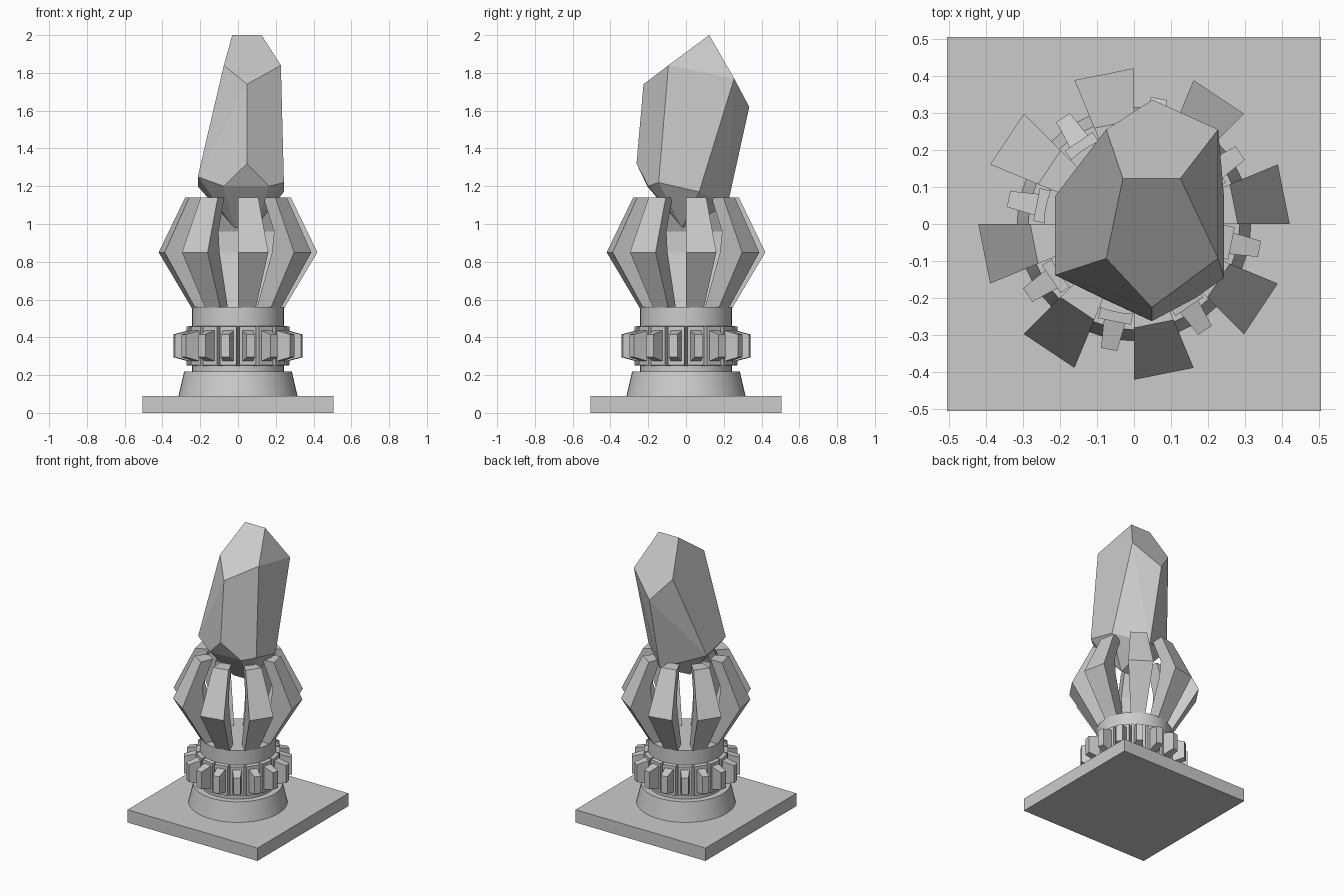
import bpy, bmesh
from math import sin, cos, pi
from mathutils import Vector

if "Cube" in bpy.data.objects:
    bpy.data.objects.remove(bpy.data.objects["Cube"])


def finish(bm, name):
    bmesh.ops.recalc_face_normals(bm, faces=bm.faces)
    me = bpy.data.meshes.new(name)
    bm.to_mesh(me)
    bm.free()
    ob = bpy.data.objects.new(name, me)
    bpy.context.collection.objects.link(ob)
    return ob


def lathe(name, profile, n=48):
    bm = bmesh.new()
    rings = [[bm.verts.new((r * cos(2 * pi * i / n), r * sin(2 * pi * i / n), z))
              for i in range(n)] for r, z in profile]
    for a, b in zip(rings, rings[1:]):
        for i in range(n):
            j = (i + 1) % n
            bm.faces.new((a[i], a[j], b[j], b[i]))
    bm.faces.new(rings[0])
    bm.faces.new(rings[-1])
    ob = finish(bm, name)
    bpy.ops.object.select_all(action='DESELECT')
    bpy.context.view_layer.objects.active = ob
    ob.select_set(True)
    bpy.ops.object.shade_smooth_by_angle(angle=0.5)
    return ob


def frustum(bm, ang, r0, w0, h0, r1, w1, h1, zc):
    """Block along a radius, tapering from (r0, w0, h0) to (r1, w1, h1)."""
    out = Vector((cos(ang), sin(ang), 0))
    side = Vector((-sin(ang), cos(ang), 0))
    ends = []
    for r, w, h in ((r0, w0, h0), (r1, w1, h1)):
        ends.append([bm.verts.new(out * r + side * sx * w / 2 + Vector((0, 0, zc + sz * h / 2)))
                     for sx, sz in ((-1, -1), (1, -1), (1, 1), (-1, 1))])
    a, b = ends
    bm.faces.new(a)
    bm.faces.new(b)
    for i in range(4):
        j = (i + 1) % 4
        bm.faces.new((a[i], a[j], b[j], b[i]))


# Square base plate
bm = bmesh.new()
bmesh.ops.create_cube(bm, size=1)
bmesh.ops.scale(bm, vec=(1.01, 1.01, 0.09), verts=bm.verts)
bmesh.ops.translate(bm, vec=(0, 0, 0.045), verts=bm.verts)
finish(bm, "base_plate")

# Round pedestal with conical foot and column
lathe("pedestal", [(0.315, 0.09), (0.285, 0.22), (0.243, 0.22), (0.243, 0.56)])

# Toothed collar: a stepped plate and a tapered tooth, 16 times
bm = bmesh.new()
for k in range(16):
    a = (k + 0.5) * pi / 8
    frustum(bm, a, 0.22, 0.088, 0.215, 0.268, 0.09, 0.205, 0.355)
    frustum(bm, a, 0.26, 0.06, 0.165, 0.345, 0.044, 0.12, 0.355)
finish(bm, "toothed_collar")

# Eight bent claws, each one segment of a 16-sided shell
claw = [(0.245, 0.555), (0.42, 0.85), (0.28, 1.14),
        (0.19, 1.14), (0.27, 0.96), (0.255, 0.85), (0.14, 0.555)]
bm = bmesh.new()
for k in range(8):
    sides = [[bm.verts.new((r * cos(a), r * sin(a), z)) for r, z in claw]
             for a in (k * pi / 4, k * pi / 4 + pi / 8)]
    s, t = sides
    bm.faces.new(s)
    bm.faces.new(t)
    for i in range(len(claw)):
        j = (i + 1) % len(claw)
        bm.faces.new((s[i], s[j], t[j], t[i]))
finish(bm, "claws")

# Leaning faceted crystal: hull of its corner points
corners = [(-0.03, 0.123, 2.0), (0.125, 0.123, 2.0),
           (0.227, -0.093, 1.84), (0.048, -0.225, 1.74), (-0.075, -0.093, 1.84),
           (-0.075, 0.255, 1.77), (0.227, 0.255, 1.77), (0.05, 0.335, 1.62),
           (0.048, -0.262, 1.32), (0.243, -0.145, 1.22), (0.243, 0.07, 1.17),
           (0.05, 0.22, 1.1), (-0.213, 0.075, 1.2), (-0.213, -0.138, 1.25),
           (-0.075, -0.205, 1.2), (0.165, -0.2, 1.2),
           (-0.02, -0.02, 0.98), (0.09, -0.02, 0.98)]
bm = bmesh.new()
for c in corners:
    bm.verts.new(c)
res = bmesh.ops.convex_hull(bm, input=bm.verts)
loose = [v for v in bm.verts if not v.link_faces]
bmesh.ops.delete(bm, geom=loose, context='VERTS')
bmesh.ops.dissolve_limit(bm, angle_limit=0.12, verts=bm.verts, edges=bm.edges)
finish(bm, "crystal")
